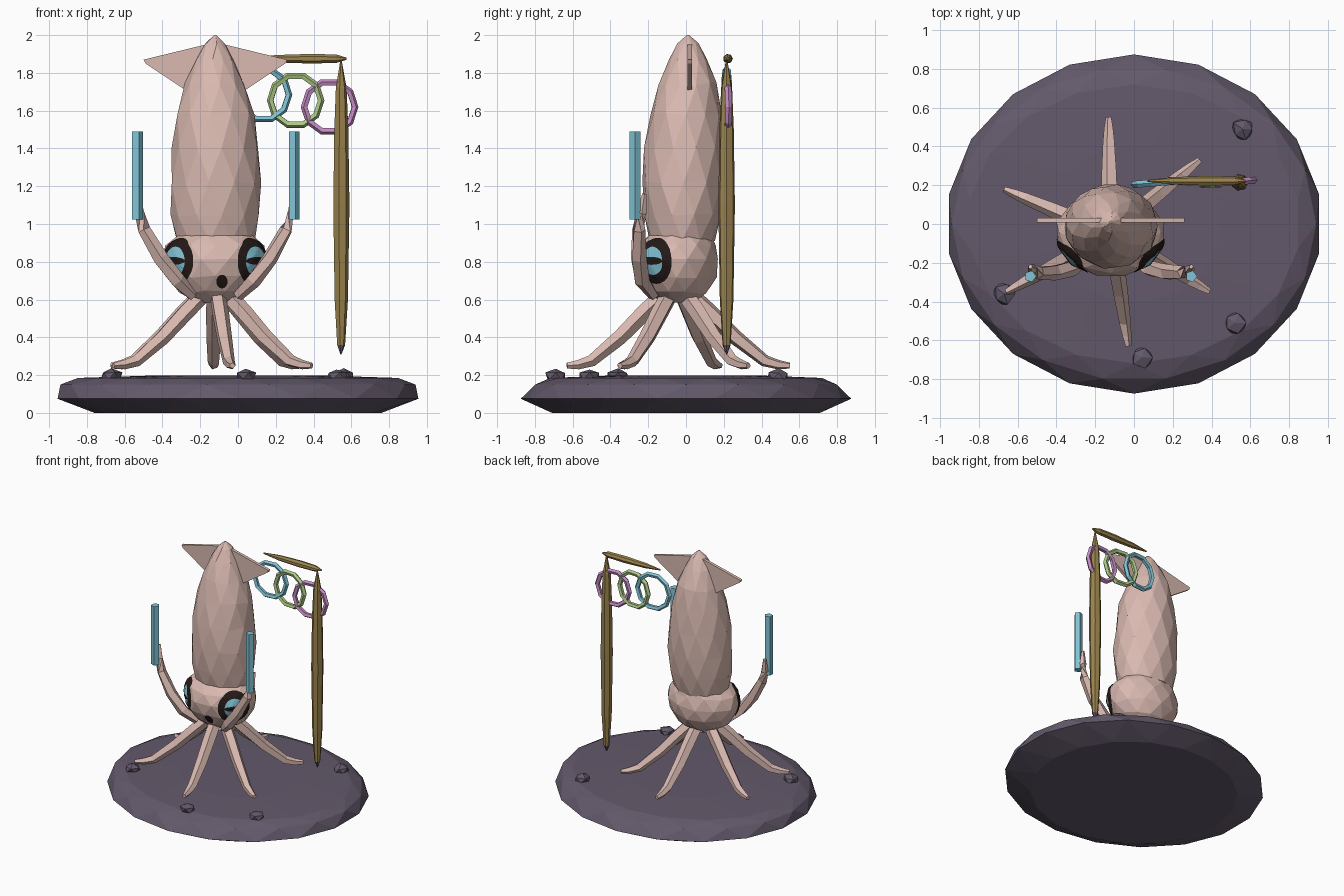
import bpy, bmesh, math, random
from mathutils import Vector
from mathutils.bvhtree import BVHTree

random.seed(4)
if "Cube" in bpy.data.objects:
    bpy.data.objects.remove(bpy.data.objects["Cube"])

CX = -0.12  # body axis


def material(name, r, g, b):
    m = bpy.data.materials.new(name)
    m.use_nodes = True
    m.diffuse_color = (r, g, b, 1)
    m.node_tree.nodes["Principled BSDF"].inputs["Base Color"].default_value = (r, g, b, 1)
    return m


SKIN = material("pale pink skin", 0.70, 0.49, 0.44)
STONE = material("purple grey stone", 0.125, 0.10, 0.145)
BLUE = material("light blue", 0.22, 0.55, 0.67)
WOOD = material("golden wood", 0.33, 0.23, 0.075)
GREEN = material("light green", 0.42, 0.58, 0.24)
PINK = material("orchid pink", 0.58, 0.27, 0.57)
BLACK = material("dark brown black", 0.018, 0.010, 0.009)


def finish(name, bm, *mats):
    bmesh.ops.recalc_face_normals(bm, faces=bm.faces)
    me = bpy.data.meshes.new(name)
    bm.to_mesh(me)
    bm.free()
    for m in mats:
        me.materials.append(m)
    ob = bpy.data.objects.new(name, me)
    bpy.context.collection.objects.link(ob)
    return ob


def skin_rings(rings, twisted=False):
    """Join equal rings of points and cap both ends."""
    bm = bmesh.new()
    loops = [[bm.verts.new(p) for p in r] for r in rings]
    n = len(loops[0])
    for a, b in zip(loops, loops[1:]):
        for i in range(n):
            j = (i + 1) % n
            if twisted:
                bm.faces.new((a[i], a[j], b[i]))
                bm.faces.new((a[j], b[j], b[i]))
            else:
                bm.faces.new((a[i], a[j], b[j], b[i]))
    bm.faces.new(loops[0])
    bm.faces.new(loops[-1])
    return bm


def stack(levels, n, cx, jitter=0.0):
    """Faceted body from levels of (z, x radius, y radius, y centre)."""
    rings = []
    for k, (z, rx, ry, cy) in enumerate(levels):
        ring = []
        for i in range(n):
            t = math.tau * (i + k / 2) / n
            s = 1 + random.uniform(-jitter, jitter)
            dz = random.uniform(-jitter, jitter) * 0.5 * (0 < k < len(levels) - 1)
            ring.append((cx + rx * s * math.cos(t), cy + ry * s * math.sin(t), z + dz))
        rings.append(ring)
    return skin_rings(rings, True)


def tube(name, path, radii, sides, mat):
    """Tapered faceted tube through a path."""
    pts = [Vector(p) for p in path]
    rings = []
    for i, p in enumerate(pts):
        t = (pts[min(i + 1, len(pts) - 1)] - pts[max(i - 1, 0)]).normalized()
        ref = Vector((0, 1, 0)) if abs(t.z) > 0.95 else Vector((0, 0, 1))
        u = t.cross(ref).normalized()
        v = t.cross(u)
        angles = [math.tau * (k + 0.5) / sides for k in range(sides)]
        rings.append([p + radii[i] * (u * math.cos(a) + v * math.sin(a)) for a in angles])
    return finish(name, skin_rings(rings), mat)


# Stone base and scattered rocks
finish("base", stack([(0, 0.76, 0.72, 0), (0.075, 0.97, 0.875, 0), (0.15, 0.94, 0.81, 0),
                      (0.185, 0.86, 0.72, 0), (0.198, 0.45, 0.4, 0)], 18, 0), STONE)
for i, (x, y) in enumerate([(-0.67, -0.36), (0.04, -0.69), (0.52, -0.51), (0.56, 0.49)]):
    bm = bmesh.new()
    bmesh.ops.create_icosphere(bm, subdivisions=1, radius=0.06)
    for v in bm.verts:
        v.co *= random.uniform(0.85, 1.12)
        v.co.z *= 0.65
        v.co += Vector((x, y, 0.195))
    finish(f"rock_{i + 1}", bm, STONE)

# Mantle and head
finish("mantle", stack([(0.91, 0.21, 0.175, -0.02), (1.05, 0.235, 0.205, -0.015),
                        (1.22, 0.242, 0.217, -0.012), (1.4, 0.23, 0.213, -0.008),
                        (1.58, 0.207, 0.19, 0), (1.74, 0.162, 0.155, 0.01),
                        (1.87, 0.1, 0.1, 0.01), (1.95, 0.053, 0.055, 0.01),
                        (2.0, 0.006, 0.006, 0.01)], 11, CX, 0.02), SKIN)
head = stack([(0.585, 0.1, 0.09, -0.05), (0.64, 0.2, 0.16, -0.05), (0.72, 0.258, 0.21, -0.05),
              (0.81, 0.285, 0.225, -0.05), (0.89, 0.262, 0.205, -0.045),
              (0.94, 0.205, 0.17, -0.03)], 12, CX, 0.015)
head_tree = BVHTree.FromBMesh(head)
finish("head", head, SKIN)

# Fins
FIN = [(0.03, 1.955), (0.38, 1.87), (0.37, 1.85), (0.16, 1.71), (0.03, 1.73)]
for side, label in ((1, "left"), (-1, "right")):
    rings = [[(CX + side * dx, y, z) for dx, z in FIN] for y in (0.008, 0.032)]
    finish(label + "_fin", skin_rings(rings), SKIN)


def patch(name, centre, normal, ru, rv, inner, lift, mat):
    """Thin elliptical marking laid onto the head."""
    n = Vector(normal).normalized()
    u = Vector((0, 0, 1)).cross(n).normalized()
    v = n.cross(u)
    bm = bmesh.new()
    loops = []
    for k in range(6):
        r = inner + (1 - inner) * k / 5
        loop = []
        for i in range(24):
            t = math.tau * i / 24
            o = Vector(centre) + u * (ru * r * math.cos(t)) + v * (rv * r * math.sin(t))
            hit = head_tree.ray_cast(o + n, -n)[0]
            loop.append(bm.verts.new((hit or o) + n * lift))
        loops.append(loop)
    for a, b in zip(loops, loops[1:]):
        for i in range(24):
            j = (i + 1) % 24
            bm.faces.new((a[i], a[j], b[j], b[i]))
    ob = finish(name, bm, mat)
    # keep the marking facing outward
    if sum((p.normal.dot(n) for p in ob.data.polygons)) < 0:
        ob.data.flip_normals()


# Eyes and mouth
for side, label in ((1, "left"), (-1, "right")):
    eye = (CX + side * 0.21, -0.175, 0.805)
    out = (side * 0.76, -0.65, 0)
    patch(label + "_iris", eye, out, 0.09, 0.09, 0.01, 0.005, BLUE)
    patch(label + "_eye_ring", eye, out, 0.118, 0.122, 0.62, 0.007, BLACK)
    patch(label + "_pupil", eye, out, 0.075, 0.021, 0.01, 0.008, BLACK)
patch("mouth", (-0.085, -0.27, 0.695), (0, -1, 0), 0.03, 0.036, 0.01, 0.006, BLACK)

# Walking arms, spread around the head
TIPS = [(-0.13, 0.55), (0.34, 0.33), (-0.67, 0.18), (-0.03, -0.63), (-0.66, -0.35), (0.39, -0.35)]
STEPS = [(0.12, 0.63), (0.3, 0.53), (0.52, 0.4), (0.78, 0.275), (0.9, 0.255), (1, 0.25)]
for i, (x, y) in enumerate(TIPS):
    path = [(CX + (x - CX) * f, -0.05 + (y + 0.05) * f, z) for f, z in STEPS]
    tube(f"leg_arm_{i + 1}", path, [0.045, 0.046, 0.042, 0.033, 0.026, 0.016], 5, SKIN)

# Raised arms, each holding a glowing bar
ARM = [(0.12, -0.17, 0.62), (0.2, -0.23, 0.70), (0.29, -0.25, 0.82),
       (0.375, -0.25, 0.97), (0.405, -0.235, 1.06), (0.415, -0.22, 1.16)]
for side, label in ((1, "left"), (-1, "right")):
    tube(label + "_raised_arm", [(CX + side * x, y, z) for x, y, z in ARM],
         [0.03, 0.042, 0.042, 0.035, 0.028, 0.012], 5, SKIN)
    x = CX + side * 0.415
    tube(label + "_bar", [(x, -0.27, 1.025), (x, -0.27, 1.49)], [0.031, 0.031], 5, BLUE)

# Wooden pole with a dark point, and cross stick
pole = tube("pole", [(0.545, 0.215, z) for z in (0.31, 0.36, 0.6, 1.1, 1.5, 1.72, 1.86)],
            [0.003, 0.022, 0.037, 0.045, 0.039, 0.03, 0.005], 7, WOOD)
pole.data.materials.append(STONE)
for p in pole.data.polygons:
    if p.center.z < 0.35:
        p.material_index = 1
tube("cross_stick", [(x, 0.222, 1.875) for x in (0.07, 0.2, 0.38, 0.52, 0.575)],
     [0.005, 0.02, 0.026, 0.023, 0.006], 7, WOOD)


# Linked hanging rings
def hoop(name, x, z, tilt, mat):
    bpy.ops.mesh.primitive_torus_add(major_segments=10, minor_segments=5, major_radius=0.134,
                                     minor_radius=0.019, location=(x, 0.215, z),
                                     rotation=(math.pi / 2, 0, tilt))
    bpy.context.object.name = name
    bpy.context.object.data.materials.append(mat)


hoop("blue_ring", 0.135, 1.685, 0.08, BLUE)
hoop("green_ring", 0.305, 1.655, -0.08, GREEN)
hoop("pink_ring", 0.485, 1.62, 0.08, PINK)
